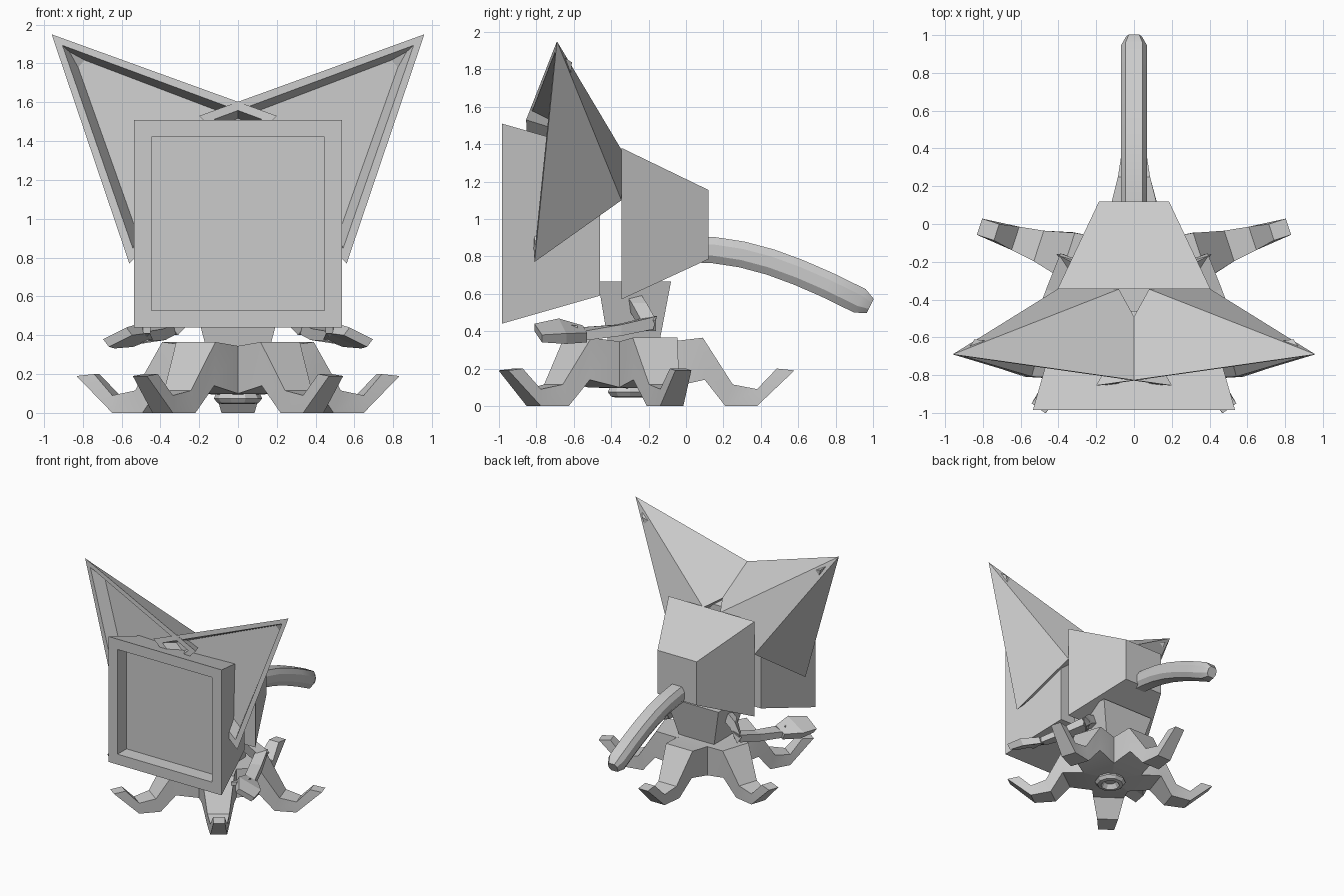
import bpy, bmesh, math
from mathutils import Vector, Matrix

cube = bpy.data.objects.get("Cube")
if cube:
    bpy.data.objects.remove(cube, do_unlink=True)

grey = bpy.data.materials.new("plain grey")
grey.use_nodes = True
grey.diffuse_color = (0.6, 0.6, 0.6, 1)
bsdf = next(n for n in grey.node_tree.nodes if n.type == 'BSDF_PRINCIPLED')
bsdf.inputs["Base Color"].default_value = (0.6, 0.6, 0.6, 1)


def finish(name, bm, mirror=False, smooth=False):
    bmesh.ops.recalc_face_normals(bm, faces=bm.faces)
    mesh = bpy.data.meshes.new(name)
    bm.to_mesh(mesh)
    bm.free()
    obj = bpy.data.objects.new(name, mesh)
    bpy.context.collection.objects.link(obj)
    mesh.materials.append(grey)
    if mirror:
        obj.modifiers.new("mirror", 'MIRROR').use_axis = (True, False, False)
    if smooth:
        bpy.ops.object.select_all(action='DESELECT')
        obj.select_set(True)
        bpy.context.view_layer.objects.active = obj
        bpy.ops.object.shade_smooth_by_angle(angle=math.radians(28))
    return obj


def loft(bm, rings):
    """Skin a row of equal-length rings and cap both ends; returns the start cap."""
    loops = [[bm.verts.new(p) for p in ring] for ring in rings]
    for a, b in zip(loops, loops[1:]):
        for i in range(len(a)):
            j = (i + 1) % len(a)
            bm.faces.new((a[i], a[j], b[j], b[i]))
    bm.faces.new(loops[-1])
    return bm.faces.new(loops[0][::-1])


def square_y(y, z, h):
    return [(sx * h, y, z + sz * h) for sx, sz in ((-1, -1), (1, -1), (1, 1), (-1, 1))]


def rect_z(z, cy, hx, hy):
    return [(sx * hx, cy + sy * hy, z) for sx, sy in ((-1, -1), (1, -1), (1, 1), (-1, 1))]


# Screen head: tapered box with a recessed front
bm = bmesh.new()
front = loft(bm, [square_y(-0.985, 0.975, 0.535), square_y(-0.46, 0.975, 0.385)])
bmesh.ops.recalc_face_normals(bm, faces=bm.faces)
bmesh.ops.inset_individual(bm, faces=[front], thickness=0.125)
bmesh.ops.translate(bm, verts=front.verts, vec=(0, 0, 0))
walls = bmesh.ops.extrude_discrete_faces(bm, faces=[front])
bmesh.ops.translate(bm, verts=walls["faces"][0].verts, vec=(0, 0.12, 0))
finish("screen_head", bm)

# Rear box of the head
bm = bmesh.new()
loft(bm, [square_y(-0.345, 0.975, 0.405), square_y(0.12, 0.97, 0.185)])
finish("rear_box", bm)

# Ears: pointed hulls with a hollowed front
bm = bmesh.new()
tip, inner, low = (0.96, -0.69, 1.95), (-0.2, -0.855, 1.53), (0.56, -0.81, 0.77)
back = [(0.08, -0.345, 1.37), (0.405, -0.345, 1.1)]
hull = [bm.verts.new(p) for p in (tip, inner, low, *back)]
bmesh.ops.convex_hull(bm, input=hull)
bmesh.ops.recalc_face_normals(bm, faces=bm.faces)
cup = [f for f in bm.faces if set(f.verts) == set(hull[:3])]
bmesh.ops.inset_individual(bm, faces=cup, thickness=0.08)
bmesh.ops.inset_individual(bm, faces=cup, thickness=0.07, depth=-0.1)
finish("ears", bm, mirror=True)

# Tail: chamfered bar swept along a drooping curve, rounded at its end
path = [(0.03, 0.838), (0.15, 0.833), (0.3, 0.81), (0.45, 0.77), (0.6, 0.715),
        (0.75, 0.65), (0.93, 0.562), (0.985, 0.535)]
octagon = [(0.045, 0.07), (0.07, 0.03), (0.07, -0.03), (0.045, -0.07)]
octagon += [(-x, z) for x, z in reversed(octagon)]
rings = []
for i, (y, z) in enumerate(path):
    y0, z0 = path[max(i - 1, 0)]
    y1, z1 = path[min(i + 1, len(path) - 1)]
    along = Vector((0, y1 - y0, z1 - z0)).normalized()
    up = Vector((0, -along.z, along.y))
    s = 0.6 if i == len(path) - 1 else 1
    rings.append([Vector((x * s, y, z)) + up * h * s for x, h in octagon])
bm = bmesh.new()
loft(bm, rings)
finish("tail", bm, smooth=True)

# Torso
bm = bmesh.new()
loft(bm, [rect_z(0.3, -0.28, 0.155, 0.13), rect_z(0.665, -0.275, 0.25, 0.195)])
finish("torso", bm)

# Five legs spread around the torso: (inner radius top, bottom, z top, bottom, half width)
leg = [(0.0, 0.0, 0.34, 0.09, 0.004), (0.2, 0.2, 0.345, 0.1, 0.145),
       (0.37, 0.38, 0.365, 0.14, 0.125), (0.53, 0.49, 0.115, 0.0, 0.085),
       (0.66, 0.66, 0.09, 0.0, 0.065), (0.765, 0.86, 0.2, 0.19, 0.045)]
bm = bmesh.new()
for k in range(5):
    spin = Matrix.Translation((0, -0.28, 0)) @ Matrix.Rotation(math.radians(90 + 72 * k), 4, 'Z')
    loft(bm, [[spin @ Vector(p) for p in
               ((rt, -w, zt), (rt, w, zt), (rb, w, zb), (rb, -w, zb))]
              for rt, rb, zt, zb, w in leg])
finish("legs", bm, smooth=True)

# Mouth under the body: short ring with a hollow
bm = bmesh.new()
ring = lambda r, z: [(r * math.cos(a * math.pi / 5), -0.3 + r * math.sin(a * math.pi / 5), z)
                     for a in range(10)]
loft(bm, [ring(0.05, 0.085), ring(0.075, 0.045), ring(0.105, 0.05), ring(0.125, 0.075), ring(0.1, 0.12)])
finish("mouth", bm)


# Arms: bent flat bars ending in a tilted hand
def bar(bm, stations):
    rings = []
    for centre, side, up in stations:
        c, s, u = Vector(centre), Vector(side), Vector(up)
        rings.append([c - s - u, c + s - u, c + s + u, c - s + u])
    loft(bm, rings)


bm = bmesh.new()
bar(bm, [((0.14, -0.29, 0.58), (0.02, 0.04, 0), (0.03, 0, 0.03)),
         ((0.27, -0.25, 0.52), (0.02, 0.04, 0), (0.025, 0, 0.03)),
         ((0.36, -0.2, 0.43), (0.03, 0.04, 0), (0.02, 0, 0.03))])
bar(bm, [((0.35, -0.18, 0.445), (0.04, 0.015, 0), (0, 0.01, 0.035)),
         ((0.42, -0.36, 0.405), (0.045, 0.015, 0), (0, 0, 0.03)),
         ((0.5, -0.56, 0.385), (0.04, 0.015, -0.01), (0, 0, 0.025))])
bar(bm, [((0.5, -0.54, 0.385), (0.05, 0.01, -0.02), (0.01, 0, 0.025)),
         ((0.56, -0.66, 0.4), (0.09, 0.02, -0.04), (0.015, 0, 0.028)),
         ((0.62, -0.79, 0.39), (0.06, 0.02, -0.03), (0.015, 0, 0.02))])
bar(bm, [((0.5, -0.6, 0.41), (0.03, 0.02, 0), (0, 0, 0.02)),
         ((0.47, -0.73, 0.425), (0.02, 0.01, 0), (0, 0, 0.015))])
finish("arms", bm, mirror=True)
